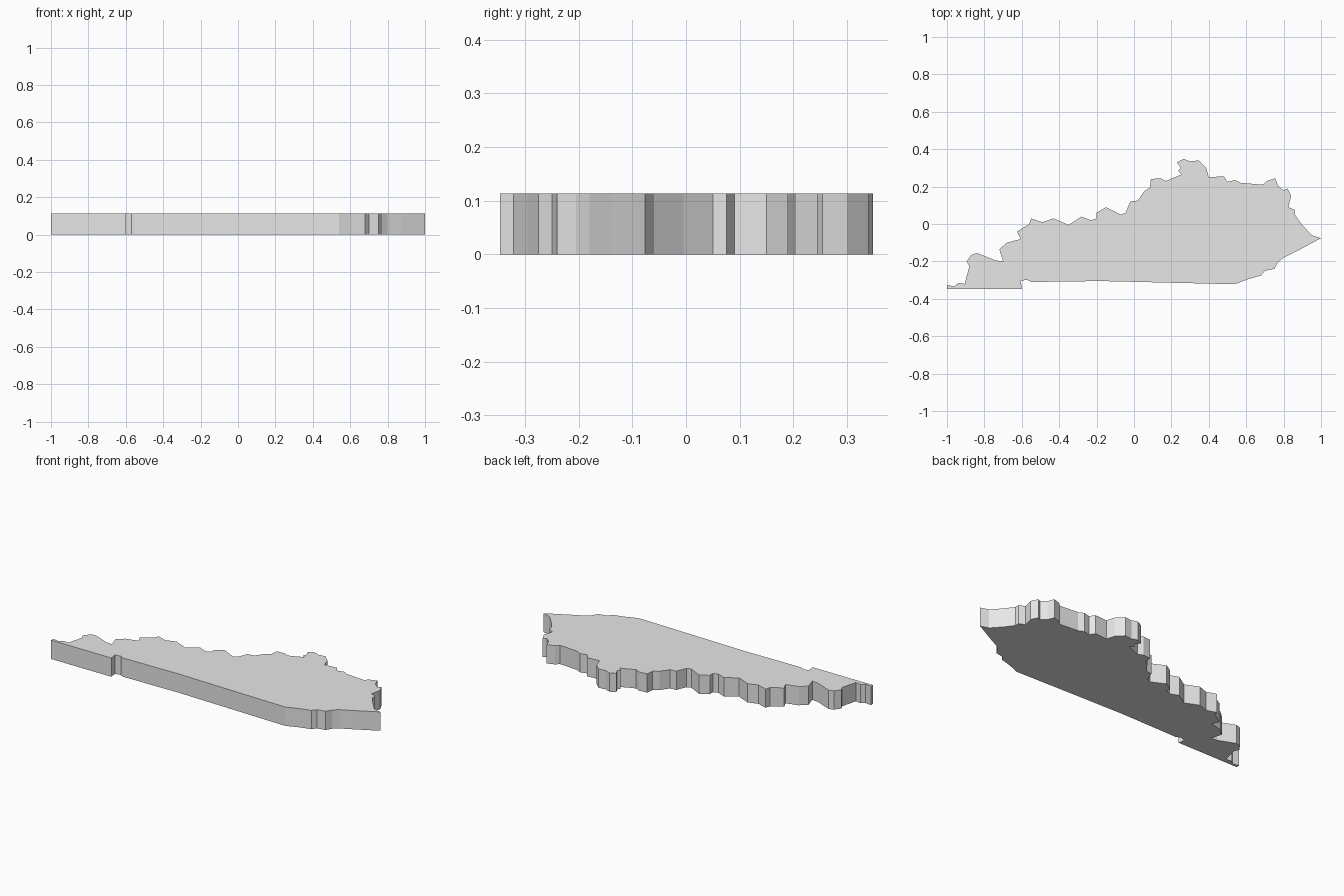
import bpy
import bmesh

THICKNESS = .113

# Remove the default object
default_cube = bpy.data.objects.get("Cube")
if default_cube:
    bpy.data.objects.remove(default_cube, do_unlink=True)


def make_material(name, colour):
    """One flat colour, shown in the viewport and in renders."""
    material = bpy.data.materials.new(name)
    material.use_nodes = True
    material.diffuse_color = colour
    shader = material.node_tree.nodes["Principled BSDF"]
    shader.inputs["Base Color"].default_value = colour
    return material


def extrude_outline(name, outline, height, material):
    """Fill a closed outline and raise it into a flat slab."""
    bm = bmesh.new()
    base = bm.faces.new([bm.verts.new((x, y, 0)) for x, y in outline])
    raised = bmesh.ops.extrude_face_region(bm, geom=[base], use_keep_orig=True)
    top_verts = [v for v in raised["geom"] if isinstance(v, bmesh.types.BMVert)]
    bmesh.ops.translate(bm, verts=top_verts, vec=(0, 0, height))
    bmesh.ops.recalc_face_normals(bm, faces=bm.faces)
    mesh = bpy.data.meshes.new(name)
    bm.to_mesh(mesh)
    bm.free()
    mesh.materials.append(material)
    slab = bpy.data.objects.new(name, mesh)
    bpy.context.scene.collection.objects.link(slab)
    return slab


# Long straight southern border with its small step
south_border = [
    (-1, -.347), (-.6, -.347), (-.605, -.303), (-.57, -.298), (-.55, -.31),
    (-.18, -.305), (.54, -.322),
]

# Eastern point and the shore above it
east_border = [
    (.61, -.295), (.68, -.275), (.7, -.25), (.75, -.24), (.77, -.205),
    (.8, -.18), (.88, -.14), (1, -.076), (.95, -.06), (.9, -.005),
    (.86, .05), (.86, .075), (.825, .09), (.84, .15), (.82, .19),
    (.8, .18), (.77, .205), (.755, .245),
]

# Ragged northern shore, running west
north_border = [
    (.71, .23), (.69, .21), (.57, .22), (.54, .235), (.5, .225),
    (.48, .255), (.4, .25), (.385, .3), (.345, .34), (.3, .335),
    (.265, .348), (.23, .33), (.25, .3), (.235, .285), (.255, .265),
    (.17, .23), (.14, .245), (.09, .24), (.085, .195), (.055, .175),
    (.02, .125), (-.02, .12), (-.045, .06), (-.07, .05), (-.15, .09),
    (-.2, .06), (-.2, .03), (-.23, .02), (-.28, .04), (-.35, -.005),
]

# Western shore, stepping down to the corner
west_border = [
    (-.43, .03), (-.49, .01), (-.55, .03), (-.56, 0), (-.625, -.04),
    (-.605, -.08), (-.68, -.1), (-.72, -.135), (-.7, -.2), (-.74, -.195),
    (-.84, -.155), (-.87, -.165), (-.895, -.2), (-.88, -.225),
    (-.905, -.32), (-.94, -.315), (-.96, -.333), (-1, -.327),
]

light_grey = make_material("light grey", (.8, .8, .8, 1))
extrude_outline(
    "map_slab",
    south_border + east_border + north_border + west_border,
    THICKNESS,
    light_grey,
)
